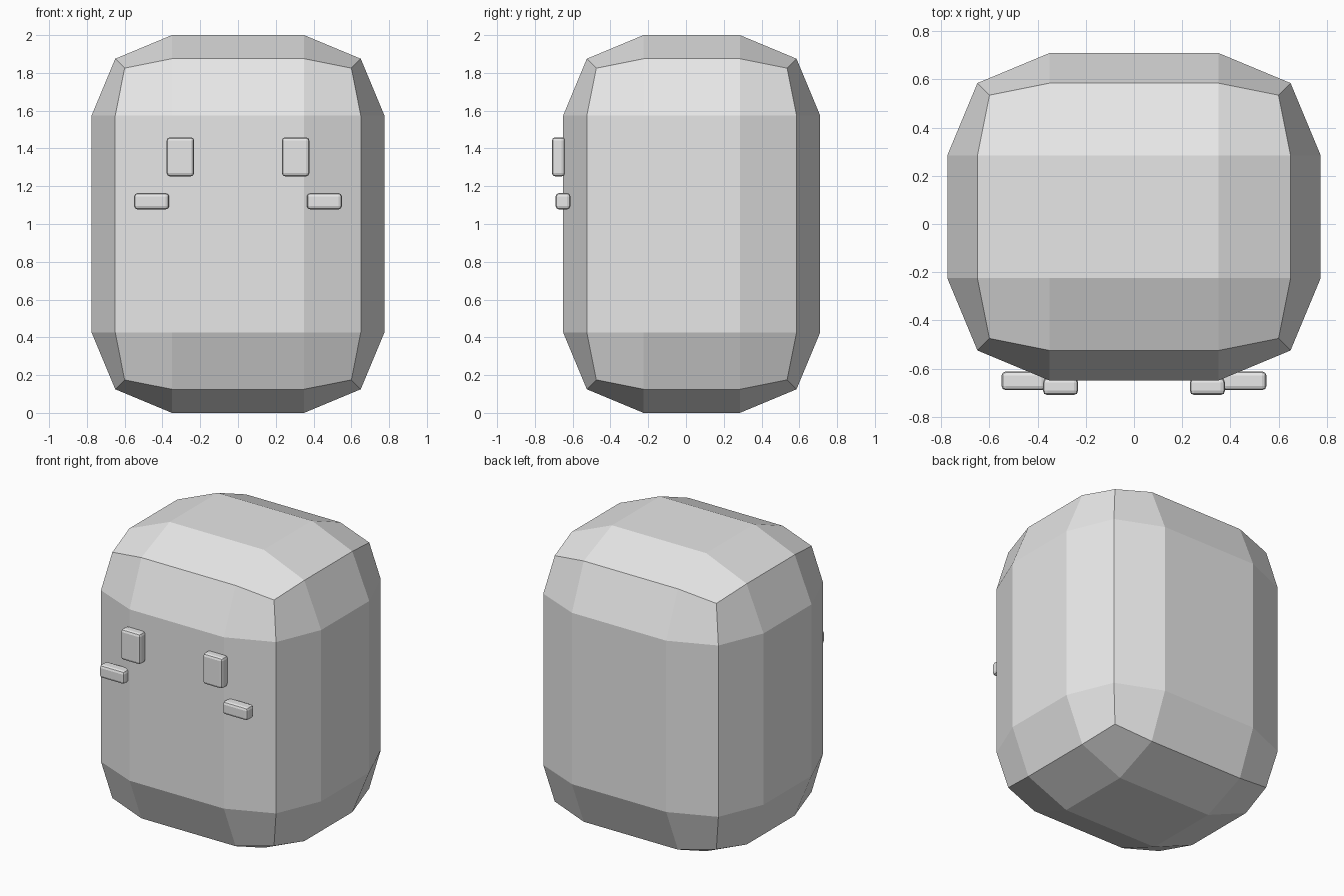
import bpy
import bmesh
from itertools import product
from mathutils import Vector

cube = bpy.data.objects.get("Cube")
if cube:
    bpy.data.objects.remove(cube, do_unlink=True)

# Single plain grey for every part
grey = bpy.data.materials.new("light_grey")
grey.use_nodes = True
colour = (0.8, 0.8, 0.8, 1)
grey.diffuse_color = colour
grey.node_tree.nodes["Principled BSDF"].inputs["Base Color"].default_value = colour


def add_object(name, bm):
    mesh = bpy.data.meshes.new(name)
    bmesh.ops.recalc_face_normals(bm, faces=bm.faces)
    bm.to_mesh(mesh)
    bm.free()
    mesh.materials.append(grey)
    obj = bpy.data.objects.new(name, mesh)
    bpy.context.collection.objects.link(obj)
    return obj


# Body: a block of 3 x 3 panels per side, with its edges and corners pulled in
def build_body(centre, half, inner=0.425):
    pull = {1: 0.0, 2: 0.125, 3: 0.175}   # by number of outer sides met
    bm = bmesh.new()
    verts = {}
    for key in product(range(4), repeat=3):
        outer = [k in (0, 3) for k in key]
        if not any(outer):
            continue
        inset = pull[sum(outer)]
        verts[key] = bm.verts.new([
            c + (1 if k > 1 else -1) * (h - (inset if o else inner))
            for k, o, c, h in zip(key, outer, centre, half)])
    for axis, side, i, j in product(range(3), (0, 3), range(3), range(3)):
        loop = []
        for a, b in ((i, j), (i + 1, j), (i + 1, j + 1), (i, j + 1)):
            key = [a, b]
            key.insert(axis, side)
            loop.append(verts[tuple(key)])
        bm.faces.new(loop)
    return add_object("body", bm)


# Small rounded block given by its lowest and highest corner
def rounded_block(name, low, high, radius=0.018):
    low, high = Vector(low), Vector(high)
    bm = bmesh.new()
    bmesh.ops.create_cube(bm, size=1)
    bmesh.ops.scale(bm, vec=high - low, verts=bm.verts)
    bmesh.ops.translate(bm, vec=(low + high) / 2, verts=bm.verts)
    bmesh.ops.bevel(bm, geom=bm.edges[:], offset=radius, segments=2,
                    profile=0.5, affect='EDGES')
    return add_object(name, bm)


build_body((0, 0.03, 1), (0.775, 0.68, 1))

# Face details, mirrored left and right
for label, s in (("left", 1), ("right", -1)):
    for part, x0, x1, y0, y1, z0, z1 in (
            ("eye", 0.232, 0.378, -0.71, -0.64, 1.252, 1.459),
            ("cheek", 0.365, 0.55, -0.69, -0.612, 1.077, 1.164)):
        xs = sorted((s * x0, s * x1))
        rounded_block(f"{label}_{part}", (xs[0], y0, z0), (xs[1], y1, z1))
